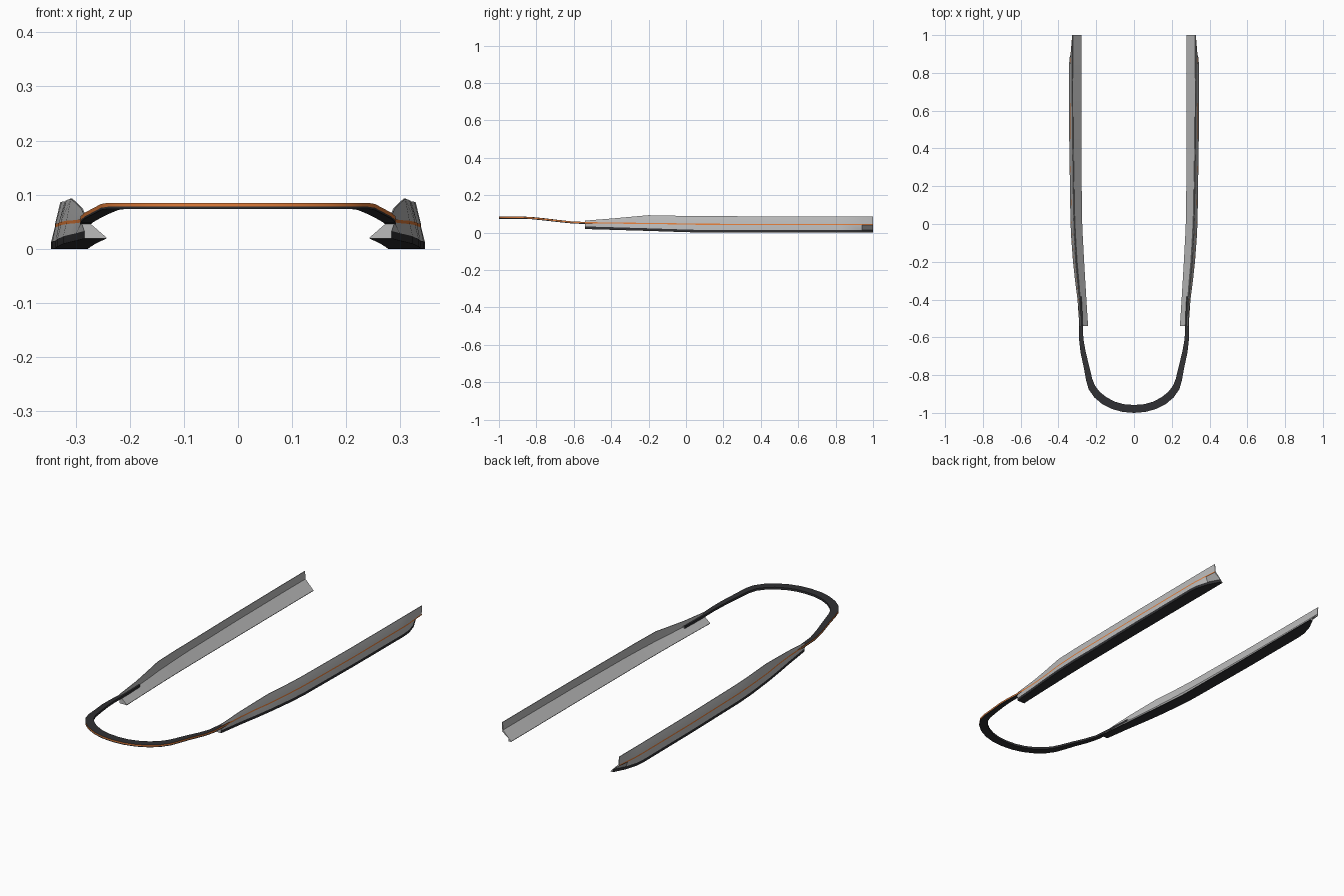
import bpy, bmesh
from mathutils import Vector


def material(name, rgb):
    m = bpy.data.materials.new(name)
    m.diffuse_color = (*rgb, 1)
    return m


GREY = material("grey", (0.5, 0.5, 0.5))
DARK = material("dark", (0.03, 0.03, 0.033))
ORANGE = material("orange", (0.75, 0.2, 0.04))


def loft(name, sections, mats):
    """Skin closed sections; mats gives a material slot per section side."""
    bm = bmesh.new()
    rings = [[bm.verts.new(p) for p in s] for s in sections]
    n = len(mats)
    for a, b in zip(rings, rings[1:]):
        for i in range(n):
            j = (i + 1) % n
            f = bm.faces.new((a[i], a[j], b[j], b[i]))
            f.material_index = mats[i]
    for r in (rings[0], rings[-1]):
        bm.faces.new(r)
    bmesh.ops.recalc_face_normals(bm, faces=bm.faces)
    me = bpy.data.meshes.new(name)
    bm.to_mesh(me)
    bm.free()
    for m in (GREY, DARK, ORANGE):
        me.materials.append(m)
    ob = bpy.data.objects.new(name, me)
    bpy.context.collection.objects.link(ob)
    bpy.ops.object.select_all(action='DESELECT')
    bpy.context.view_layer.objects.active = ob
    ob.select_set(True)
    bpy.ops.object.shade_smooth_by_angle(angle=0.5)
    return ob


# Side skirts: y, top x/z, stripe x/z, lip x, bottom z, inner edge x, kink x/z
stations = [
    (-0.54, .285, .064, .289, .052, .284, .019, .243, .279, .052),
    (-0.40, .290, .075, .295, .051, .299, .015, .252, .284, .050),
    (-0.30, .299, .084, .304, .050, .312, .012, .258, .292, .049),
    (-0.20, .309, .093, .317, .049, .323, .009, .264, .301, .049),
    (-0.05, .317, .090, .327, .047, .334, .004, .272, .310, .048),
    (0.05, .320, .088, .331, .045, .337, .001, .276, .314, .048),
    (0.45, .326, .087, .337, .043, .343, .0, .278, .321, .048),
    (0.83, .328, .087, .338, .043, .345, .0, .278, .323, .048),
    (0.88, .328, .087, .337, .043, .341, .0, .278, .323, .048),
    (0.94, .328, .087, .332, .043, .323, .0, .278, .323, .048),
    (1.00, .328, .087, .327, .043, .292, .0, .278, .323, .048),
]


def skirt_section(side, y, tx, tz, sx, sz, lx, bz, ix, kx, kz):
    pts = [(tx, tz), (sx, sz + .003), (sx + .0005, sz - .003), (lx, bz + .014),
           (lx, bz), (ix, bz), (ix, bz + .002), (kx, kz), (tx - .003, tz)]
    return [Vector((side * x, y, z)) for x, z in pts]


for side, name in ((1, "right_skirt"), (-1, "left_skirt")):
    loft(name, [skirt_section(side, *s) for s in stations],
         [0, 2, 0, 1, 1, 1, 0, 0, 0])

# Front lip: outer x, outer y, inner x, inner y, top z
half = [
    (0.0, -1.0, 0.0, -.958, .085),
    (.06, -.995, .054, -.954, .085),
    (.115, -.98, .10, -.941, .085),
    (.17, -.952, .145, -.918, .085),
    (.21, -.918, .18, -.89, .085),
    (.24, -.875, .206, -.857, .085),
    (.253, -.83, .221, -.82, .083),
    (.266, -.76, .238, -.75, .076),
    (.283, -.68, .256, -.675, .067),
    (.291, -.61, .268, -.61, .060),
    (.291, -.54, .271, -.54, .057),
    (.292, -.46, .274, -.46, .055),
    (.292, -.385, .278, -.385, .054),
]


def lip_section(side, ox, oy, ix, iy, z):
    return [Vector((side * x, y, h)) for x, y, h in (
        (ox, oy, z), (ox, oy, z - .007), (ox, oy, z - .011),
        (ix, iy, z - .011), (ix, iy, z))]


full = [lip_section(-1, *h) for h in reversed(half[1:])] + \
       [lip_section(1, *h) for h in half]
loft("front_lip", full, [2, 1, 1, 1, 1])
